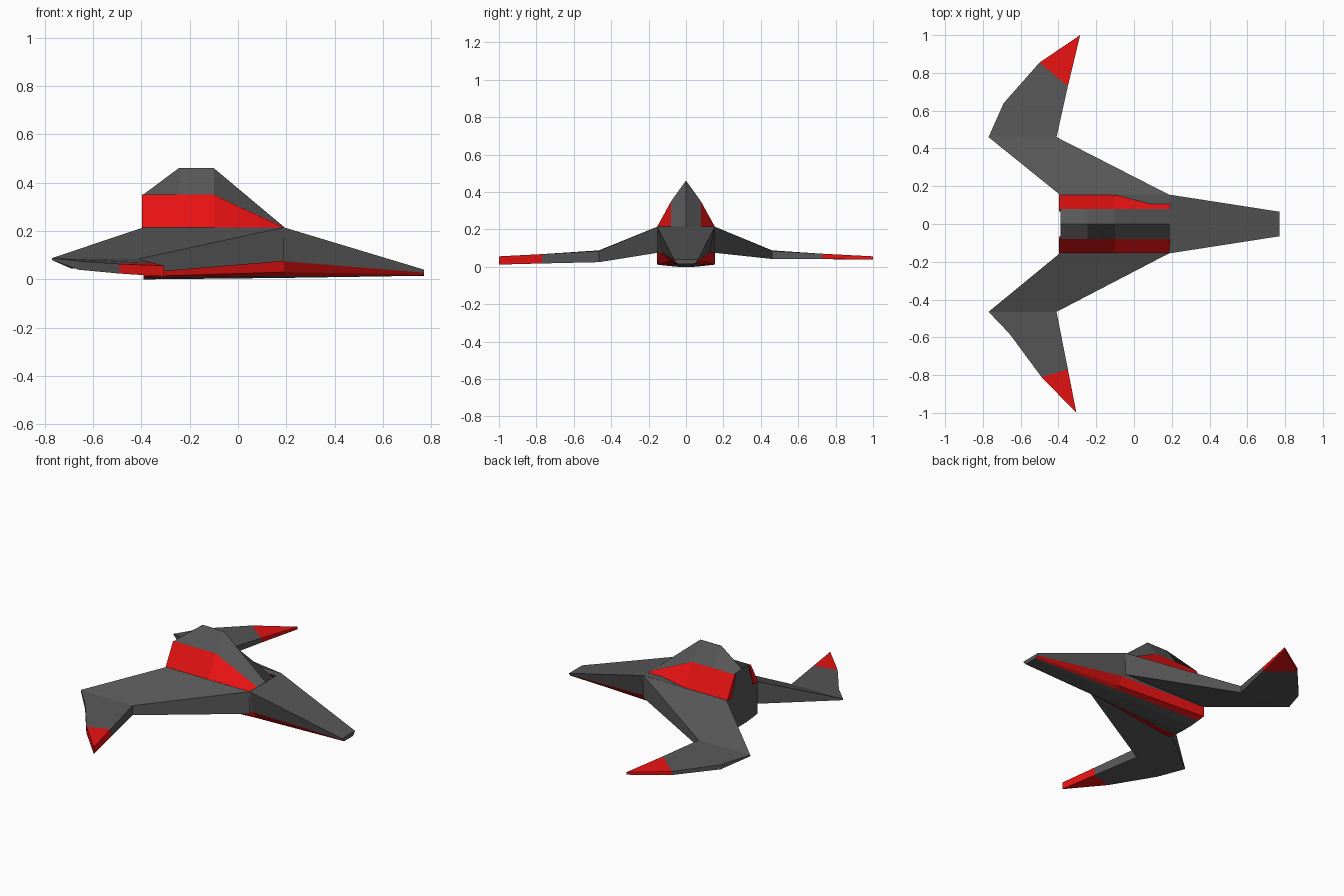
import bpy, bmesh

if "Cube" in bpy.data.objects:
    bpy.data.objects.remove(bpy.data.objects["Cube"])


def material(name, rgb):
    m = bpy.data.materials.new(name)
    m.diffuse_color = (*rgb, 1)
    m.use_nodes = True
    m.node_tree.nodes["Principled BSDF"].inputs["Base Color"].default_value = m.diffuse_color
    return m


GREY = material("dark_grey", (0.095, 0.095, 0.095))
RED = material("red", (0.8, 0.006, 0.006))


def finish(name, bm):
    bmesh.ops.remove_doubles(bm, verts=bm.verts, dist=0.0005)
    bmesh.ops.recalc_face_normals(bm, faces=bm.faces)
    me = bpy.data.meshes.new(name)
    bm.to_mesh(me)
    bm.free()
    me.materials.append(GREY)
    me.materials.append(RED)
    ob = bpy.data.objects.new(name, me)
    bpy.context.collection.objects.link(ob)
    return ob


def loft(name, sections, red_bands):
    """Skin half profiles (x, [(y, z)...]) mirrored across y = 0."""
    bm = bmesh.new()
    rings = []
    for x, half in sections:
        ring = half + [(-y, z) for y, z in reversed(half)]
        rings.append([bm.verts.new((x, y, z)) for y, z in ring])
    n = len(rings[0])
    h = n // 2
    for a, b in zip(rings, rings[1:]):
        for i in range(n):
            j = (i + 1) % n
            f = bm.faces.new((a[i], a[j], b[j], b[i]))
            band = i if i < h else n - 2 - i
            f.material_index = int(band in red_bands)
    for r in (rings[0], rings[-1]):
        bm.faces.new(r)
    return finish(name, bm)


# hull: flat deck, keeled underside, red lower side stripes
loft("hull", [
    (-0.39, [(0.155, 0.215), (0.155, 0.075), (0.155, 0.012), (0.105, 0.006), (0.04, 0.0)]),
    (0.19, [(0.155, 0.215), (0.125, 0.075), (0.09, 0.03), (0.07, 0.014), (0.04, 0.006)]),
    (0.77, [(0.065, 0.04), (0.058, 0.028), (0.052, 0.02), (0.042, 0.016), (0.03, 0.015)]),
], {1, 2})

# canopy: peaked roof with red lower sides
base, shoulder = (0.155, 0.213), (0.08, 0.35)
loft("canopy", [
    (-0.39, [base, shoulder, (0.001, 0.352)]),
    (-0.245, [base, shoulder, (0.001, 0.46)]),
    (-0.10, [base, shoulder, (0.001, 0.46)]),
    (0.19, [base, (0.08, 0.216), (0.001, 0.217)]),
], {0})

# rear trim: thin red strips on the back of the canopy
bm = bmesh.new()
for s in (1, -1):
    pts = [(0.155, 0.213), (0.08, 0.35), (0.065, 0.345), (0.11, 0.213)]
    f = bm.faces.new([bm.verts.new((-0.39, s * y, z)) for y, z in pts])
    ext = bmesh.ops.extrude_face_region(bm, geom=[f])
    bmesh.ops.translate(bm, vec=(-0.006, 0, 0),
                        verts=[v for v in ext["geom"] if isinstance(v, bmesh.types.BMVert)])
for f in bm.faces:
    f.material_index = 1
finish("rear_trim", bm)


def wing(name, side, pts):
    """pts: (x, distance from centre, top z, bottom z), split in panels."""
    bm = bmesh.new()
    top = [bm.verts.new((x, side * y, t)) for x, y, t, b in pts]
    bot = [bm.verts.new((x, side * y, b)) for x, y, t, b in pts]
    panels = [(0, 1, 6, 7), (1, 2, 4, 5, 6), (2, 3, 4)]
    for k, p in enumerate(panels):
        for layer in (top, bot):
            bm.faces.new([layer[i] for i in p]).material_index = int(k == 2)
    for i in range(len(pts) - 1):
        f = bm.faces.new((top[i], top[i + 1], bot[i + 1], bot[i]))
        f.material_index = int(i in (2, 3))
    bm.faces.new((top[-1], top[0], bot[0], bot[-1]))
    return finish(name, bm)


# wings: root leading edge, elbow, tip cut, tip, tip cut, rear edge, root rear
wing("left_wing", 1, [
    (0.19, 0.153, 0.215, 0.075), (-0.41, 0.46, 0.085, 0.042),
    (-0.35, 0.73, 0.070, 0.041), (-0.285, 1.0, 0.056, 0.04),
    (-0.50, 0.855, 0.062, 0.04), (-0.69, 0.64, 0.074, 0.045),
    (-0.77, 0.46, 0.088, 0.08), (-0.39, 0.153, 0.215, 0.075)])
wing("right_wing", -1, [
    (0.19, 0.153, 0.215, 0.075), (-0.41, 0.465, 0.085, 0.025),
    (-0.35, 0.77, 0.068, 0.018), (-0.305, 1.0, 0.056, 0.012),
    (-0.49, 0.81, 0.064, 0.024), (-0.66, 0.58, 0.076, 0.04),
    (-0.77, 0.465, 0.088, 0.08), (-0.39, 0.153, 0.215, 0.075)])
